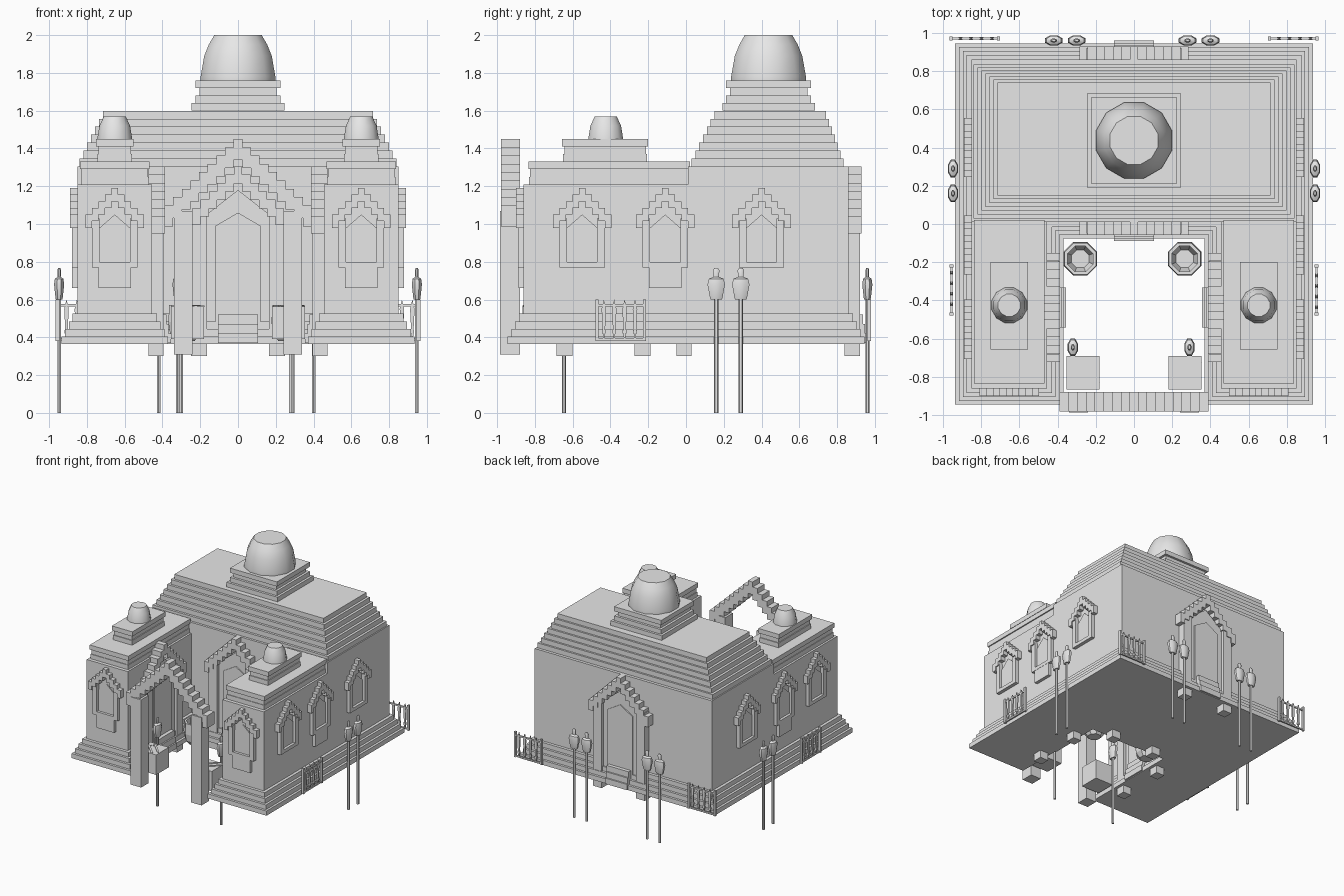
import bpy, bmesh, math
from mathutils import Matrix, Vector

cube = bpy.data.objects.get("Cube")
if cube:
    bpy.data.objects.remove(cube, do_unlink=True)

stone = bpy.data.materials.new("grey stone")
stone.use_nodes = True
GREY = (0.8, 0.8, 0.8, 1)
stone.diffuse_color = GREY
stone.node_tree.nodes["Principled BSDF"].inputs["Base Color"].default_value = GREY


def finish(name, bm, matrix=None, smooth=None):
    """Turn a bmesh into a named object."""
    bmesh.ops.recalc_face_normals(bm, faces=bm.faces)
    mesh = bpy.data.meshes.new(name)
    bm.to_mesh(mesh)
    bm.free()
    mesh.materials.append(stone)
    ob = bpy.data.objects.new(name, mesh)
    bpy.context.collection.objects.link(ob)
    if matrix:
        ob.matrix_world = matrix
    if smooth:
        bpy.ops.object.select_all(action='DESELECT')
        ob.select_set(True)
        bpy.context.view_layer.objects.active = ob
        bpy.ops.object.shade_smooth_by_angle(angle=math.radians(smooth))
    return ob


def box(bm, x, y, z):
    """Box from three (low, high) ranges."""
    size = [b - a for a, b in (x, y, z)]
    mid = [(a + b) / 2 for a, b in (x, y, z)]
    bmesh.ops.create_cube(bm, size=1, matrix=Matrix.Translation(mid) @ Matrix.Diagonal((*size, 1)))


def prism(bm, points, axis, low, high):
    """Outline extruded along y or z."""
    put = (lambda p, d: (p[0], d, p[1])) if axis == 'y' else (lambda p, d: (p[0], p[1], d))
    face = bm.faces.new([bm.verts.new(put(p, low)) for p in points])
    new = bmesh.ops.extrude_face_region(bm, geom=[face])["geom"]
    move = Vector(put((0, 0), high - low))
    bmesh.ops.translate(bm, vec=move, verts=[v for v in new if isinstance(v, bmesh.types.BMVert)])


def lathe(name, profile, sides, centre, squash=1, turn=0, smooth=None):
    """Surface of revolution from (radius, height) pairs."""
    bm = bmesh.new()
    rings = []
    for r, z in profile:
        angles = [math.tau * (i + 0.5) / sides for i in range(sides)]
        rings.append([bm.verts.new((r * math.cos(a), r * squash * math.sin(a), z)) for a in angles])
    for a, b in zip(rings, rings[1:]):
        for i in range(sides):
            j = (i + 1) % sides
            bm.faces.new((a[i], a[j], b[j], b[i]))
    bm.faces.new(rings[0])
    bm.faces.new(rings[-1])
    matrix = Matrix.Translation((*centre, 0)) @ Matrix.Rotation(turn, 4, 'Z')
    return finish(name, bm, matrix, smooth)


def on_wall(x, y, turn):
    return Matrix.Translation((x, y, 0)) @ Matrix.Rotation(turn, 4, 'Z')


def gable(bm, steps, width, peak, rise, thick, depth):
    """Stepped gable made of upright blocks."""
    for i in range(-steps, steps + 1):
        top = peak - abs(i) * rise
        box(bm, ((i - 0.5) * width, (i + 0.5) * width), depth, (top - thick, top))


def pointed(half, low, shoulder, tip):
    return [(-half, low), (half, low), (half, shoulder), (0, tip), (-half, shoulder)]


def doorway(name, x, y, turn):
    bm = bmesh.new()
    gable(bm, 6, 0.044, 1.305, 0.044, 0.09, (-0.068, 0.02))
    for s in (-1, 1):
        box(bm, sorted((s * 0.165, s * 0.248)), (-0.06, 0.02), (0.30, 1.06))
    prism(bm, pointed(0.18, 0.4, 1.04, 1.18), 'y', -0.035, 0.02)
    prism(bm, pointed(0.12, 0.4, 0.99, 1.06), 'y', -0.045, 0.02)
    for i in range(3):
        box(bm, (-0.105, 0.105), (-0.1 + i * 0.012, 0), (0.37 + i * 0.05, 0.42 + i * 0.05))
    finish(name, bm, on_wall(x, y, turn))


def window(name, x, y, turn, sill):
    bm = bmesh.new()
    gable(bm, 4, 0.0345, 1.19, 0.035, 0.07, (-0.04, 0.01))
    for s in (-1, 1):
        box(bm, sorted((s * 0.08, s * 0.12)), (-0.03, 0.01), (0.77, 1.03))
    box(bm, (-0.12, 0.12), (-0.03, 0.01), (0.77, 0.8))
    prism(bm, pointed(0.08, 0.8, 0.98, 1.05), 'y', -0.008, 0.01)
    if sill:
        box(bm, (-0.085, 0.085), (-0.028, 0.01), (0.66, 0.77))
    finish(name, bm, on_wall(x, y, turn))


def fence(name, x, y, turn):
    bm = bmesh.new()
    for u in (-0.125, 0.125):
        box(bm, (u - 0.008, u + 0.008), (-0.01, 0.01), (0.38, 0.6))
    for z in (0.39, 0.57):
        box(bm, (-0.13, 0.13), (-0.006, 0.006), (z - 0.006, z + 0.006))
    for i in range(4):
        u = -0.09 + i * 0.055
        prism(bm, [(u - 0.004, 0.39), (u + 0.004, 0.39), (u + 0.012, 0.55), (u, 0.6), (u - 0.012, 0.55)], 'y', -0.006, 0.006)
        box(bm, (u - 0.01, u + 0.01), (-0.008, 0.008), (0.42, 0.44))
    finish(name, bm, on_wall(x, y, turn))


def lamp(name, x, y, turn):
    lathe(name + "_pole", [(0.011, 0), (0.011, 0.61)], 6, (x, y))
    head = [(0.032, 0.6), (0.036, 0.61), (0.05, 0.68), (0.042, 0.71), (0.016, 0.72), (0.018, 0.755), (0.01, 0.768)]
    lathe(name + "_head", head, 8, (x, y), 0.58, turn, 35)


# Stepped U-shaped plinth around the courtyard
bm = bmesh.new()
for i in range(4):
    o = 0.085 - i * 0.02
    right = [(0.455 - o, 0.01 - o), (0.455 - o, -0.86 - o), (0.85 + o, -0.86 - o), (0.85 + o, 0.86 + o)]
    left = [(-x, y) for x, y in reversed(right)]
    prism(bm, right + left, 'z', 0.365 + i * 0.04, 0.405 + i * 0.04)
finish("plinth", bm)

# Hall walls, stepped roof and tower
bm = bmesh.new()
box(bm, (-0.85, 0.85), (0.01, 0.86), (0.5, 1.305))
finish("hall_walls", bm)
bm = bmesh.new()
for i in range(7):
    t = i / 6
    x = 0.84 - 0.125 * t
    box(bm, (-x, x), (0.03 + 0.12 * t, 0.835 - 0.095 * t), (1.305 + i * 0.042, 1.347 + i * 0.042))
finish("hall_roof", bm)
bm = bmesh.new()
for i, h in enumerate((0.245, 0.225, 0.205, 0.225)):
    box(bm, (-h, h), (0.437 - h, 0.437 + h), (1.6 + i * 0.04, 1.64 + i * 0.04))
finish("tower", bm)
lathe("main_dome", [(0.205, 1.76), (0.205, 1.78), (0.185, 1.89), (0.16, 1.95), (0.13, 2)],
      12, (0, 0.437), smooth=50)

# Wings with their roofs and small domes
for side, s in (("left", 1), ("right", -1)):
    mid = s * 0.6525
    bm = bmesh.new()
    box(bm, (mid - 0.1975, mid + 0.1975), (-0.86, 0.02), (0.5, 1.21))
    finish(side + "_wing_walls", bm)
    bm = bmesh.new()
    for i, h in enumerate((0.18, 0.175, 0.185)):
        box(bm, (mid - h, mid + h), (-0.65 - h, 0.02), (1.21 + i * 0.04, 1.25 + i * 0.04))
    for i, h in enumerate((0.092, 0.085, 0.098)):
        box(bm, (mid - h, mid + h), (-0.558 - h, -0.298 + h), (1.33 + i * 0.04, 1.37 + i * 0.04))
    finish(side + "_wing_roof", bm)
    lathe(side + "_wing_dome", [(0.095, 1.45), (0.094, 1.46), (0.084, 1.52), (0.06, 1.57)],
          12, (mid, -0.425), smooth=50)

    # Openings and fences of this side
    doorway(side + "_wing_doorway", s * 0.455, -0.437, -s * math.pi / 2)
    window(side + "_front_window", mid, -0.86, 0, True)
    for i, y in enumerate((-0.55, -0.11, 0.4)):
        window(f"{side}_side_window_{i}", s * 0.85, y, s * math.pi / 2, i == 1)
    fence(side + "_side_fence", s * 0.955, -0.345, s * math.pi / 2)
    fence(side + "_back_fence", s * 0.833, 0.97, math.pi)

    # Lamps, pots and weapon stands
    for i, y in enumerate((0.16, 0.29)):
        lamp(f"{side}_side_lamp_{i}", s * 0.947, y, math.pi / 2)
    for i, x in enumerate((0.29, 0.41)):
        lamp(f"{side}_back_lamp_{i}", s * x - 0.01, 0.96, 0)
    lamp(side + "_court_lamp", s * 0.305 - 0.015, -0.645, math.pi / 2)
    lathe(side + "_pot", [(0.055, 0.38), (0.085, 0.42), (0.095, 0.48), (0.09, 0.57),
                          (0.072, 0.57), (0.075, 0.48), (0.05, 0.41)], 8, (s * 0.273 - 0.008, -0.182))
    bm = bmesh.new()
    box(bm, (-0.087, 0.087), (-0.087, 0.087), (0.39, 0.563))
    finish(side + "_stand", bm, on_wall(s * 0.267, -0.778, 0))
    for i, d in enumerate((-0.025, 0.025)):
        bm = bmesh.new()
        prism(bm, [(-0.05, d - 0.008), (0.07, d - 0.008), (0.1, d), (0.07, d + 0.008), (-0.05, d + 0.008)], 'z', 0.56, 0.568)
        box(bm, (-0.055, -0.047), (d - 0.02, d + 0.02), (0.56, 0.57))
        box(bm, (-0.09, -0.05), (d - 0.004, d + 0.004), (0.56, 0.57))
        finish(f"{side}_sword_{i}", bm, on_wall(s * 0.267, -0.778, s * math.pi / 4))

# Hall doorways
doorway("front_doorway", 0, 0.01, 0)
doorway("back_doorway", 0, 0.86, math.pi)

# Free-standing gate
bm = bmesh.new()
gable(bm, 8, 0.0458, 1.45, 0.044, 0.11, (-0.98, -0.88))
for s in (-1, 1):
    box(bm, sorted((s * 0.24, s * 0.34)), (-0.985, -0.88), (0.31, 1.07))
finish("gate", bm)
